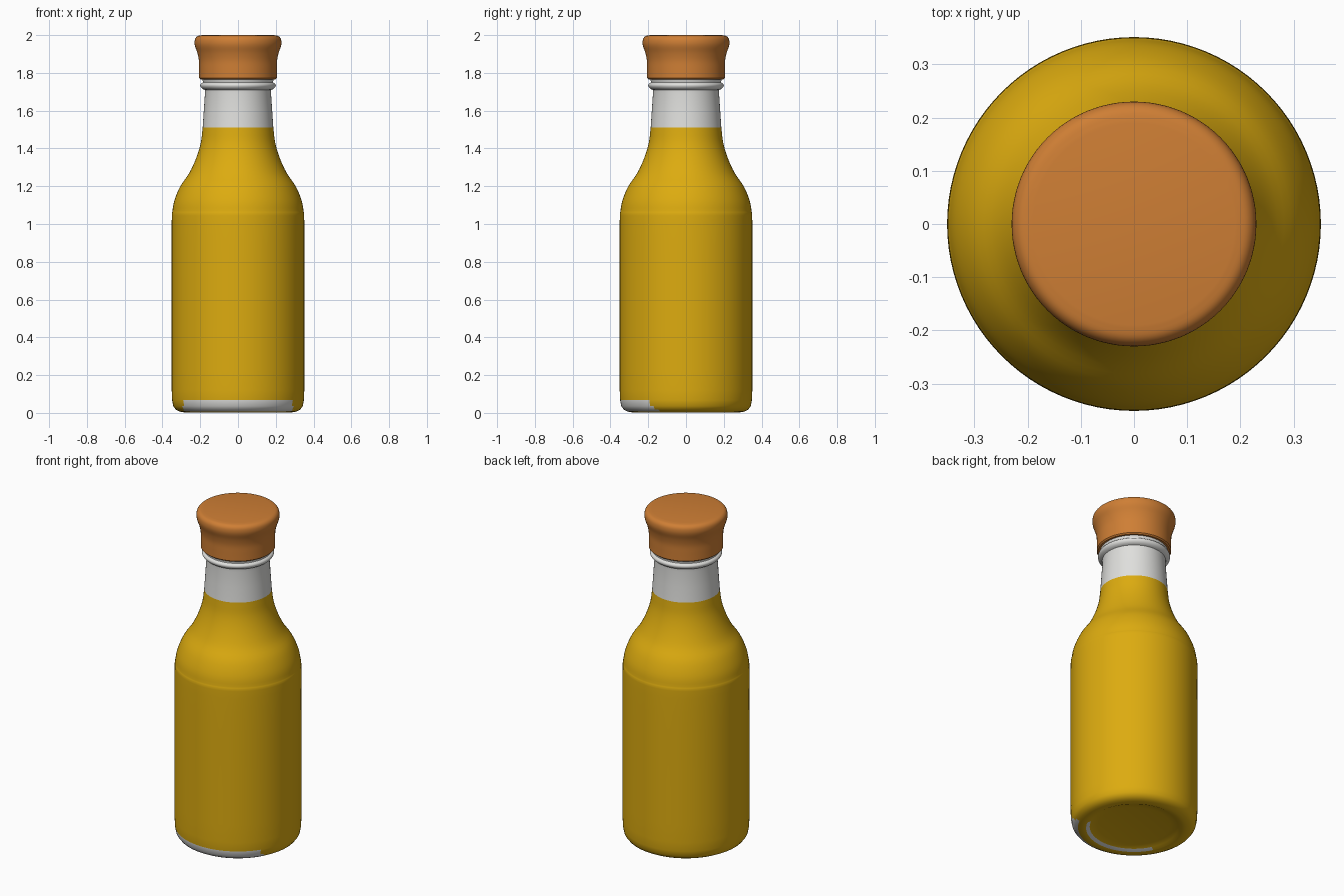
import bpy, math
from mathutils import Vector

if "Cube" in bpy.data.objects:
    bpy.data.objects.remove(bpy.data.objects["Cube"])


def material(name, rgb):
    m = bpy.data.materials.new(name)
    m.diffuse_color = (*rgb, 1)
    m.use_nodes = True
    m.node_tree.nodes["Principled BSDF"].inputs["Base Color"].default_value = m.diffuse_color
    return m


amber = material("amber yellow", (0.72, 0.41, 0.005))
glass = material("pale grey", (0.74, 0.74, 0.72))
cork = material("cork orange", (0.62, 0.21, 0.035))


def smooth(points, steps=4):
    """Catmull-Rom curve through the profile points."""
    p = [Vector(q) for q in points]
    p = [2 * p[0] - p[1]] + p + [2 * p[-1] - p[-2]]
    out = []
    for i in range(1, len(p) - 2):
        a, b, c, d = p[i - 1:i + 3]
        for k in range(steps):
            t = k / steps
            out.append(0.5 * (2 * b + (c - a) * t + (2 * a - 5 * b + 4 * c - d) * t**2
                              + (3 * b - a - 3 * c + d) * t**3))
    return [tuple(v) for v in out] + [tuple(points[-1])]


def lathe(name, profile, mats, rule=None, sides=96):
    """Revolve (radius, height) points about z; both ends are closed by fans."""
    verts, faces, rings = [], [], []
    for r, z in profile:
        n = 1 if r == 0 else sides
        rings.append(range(len(verts), len(verts) + n))
        for k in range(n):
            a = math.tau * k / sides
            verts.append((r * math.cos(a), r * math.sin(a), z))
    for lo, hi in zip(rings, rings[1:]):
        for k in range(sides):
            j = (k + 1) % sides
            if len(lo) == 1:
                faces.append((lo[0], hi[j], hi[k]))
            elif len(hi) == 1:
                faces.append((lo[k], lo[j], hi[0]))
            else:
                faces.append((lo[k], lo[j], hi[j], hi[k]))
    me = bpy.data.meshes.new(name)
    me.from_pydata(verts, [], faces)
    for m in mats:
        me.materials.append(m)
    if rule:
        for f in me.polygons:
            f.material_index = rule(f.center, f.normal)
    ob = bpy.data.objects.new(name, me)
    bpy.context.collection.objects.link(ob)
    bpy.ops.object.select_all(action='DESELECT')
    bpy.context.view_layer.objects.active = ob
    ob.select_set(True)
    bpy.ops.object.shade_smooth_by_angle(angle=math.radians(40))
    return ob


# Bottle: recessed base, rounded heel, straight body, sloping shoulder, neck
base = [(0, 0.022), (0.2, 0.02), (0.245, 0.012), (0.265, 0.003), (0.285, 0.003)]
heel = [(0.31, 0.007), (0.33, 0.018), (0.343, 0.036), (0.349, 0.067)]
shoulder = smooth([(0.351, 0.12), (0.351, 0.55), (0.351, 1.0), (0.347, 1.07),
                   (0.335, 1.13), (0.305, 1.2), (0.258, 1.27), (0.221, 1.35),
                   (0.197, 1.43), (0.187, 1.51)])
neck = [(0.181, 1.6), (0.175, 1.69), (0.176, 1.71)]
# Beaded lip below the stopper
lip = smooth([(0.184, 1.713), (0.195, 1.722), (0.2, 1.735), (0.194, 1.745),
              (0.186, 1.749), (0.186, 1.755), (0.189, 1.762), (0.185, 1.772)], 2)


def bottle_colour(c, n):
    # Bare glass neck, and a bare patch at the front of the heel
    bare_heel = c.z < 0.067 and c.y < (-0.12 if c.z < 0.03 else -0.2) and n.z > -0.93
    return 1 if c.z > 1.51 or (bare_heel and abs(c.x) < 0.29) else 0


lathe("bottle", base + heel + shoulder + neck + lip + [(0, 1.772)],
      [amber, glass], bottle_colour)

# Stopper: straight skirt flaring out to a rounded flat top
flare = smooth([(0.206, 1.773), (0.206, 1.82), (0.207, 1.865), (0.215, 1.905),
                (0.227, 1.94), (0.23, 1.962), (0.226, 1.982), (0.213, 1.995),
                (0.19, 2.0)])
lathe("stopper", [(0, 1.766), (0.199, 1.766)] + flare + [(0, 2.0)], [cork])
